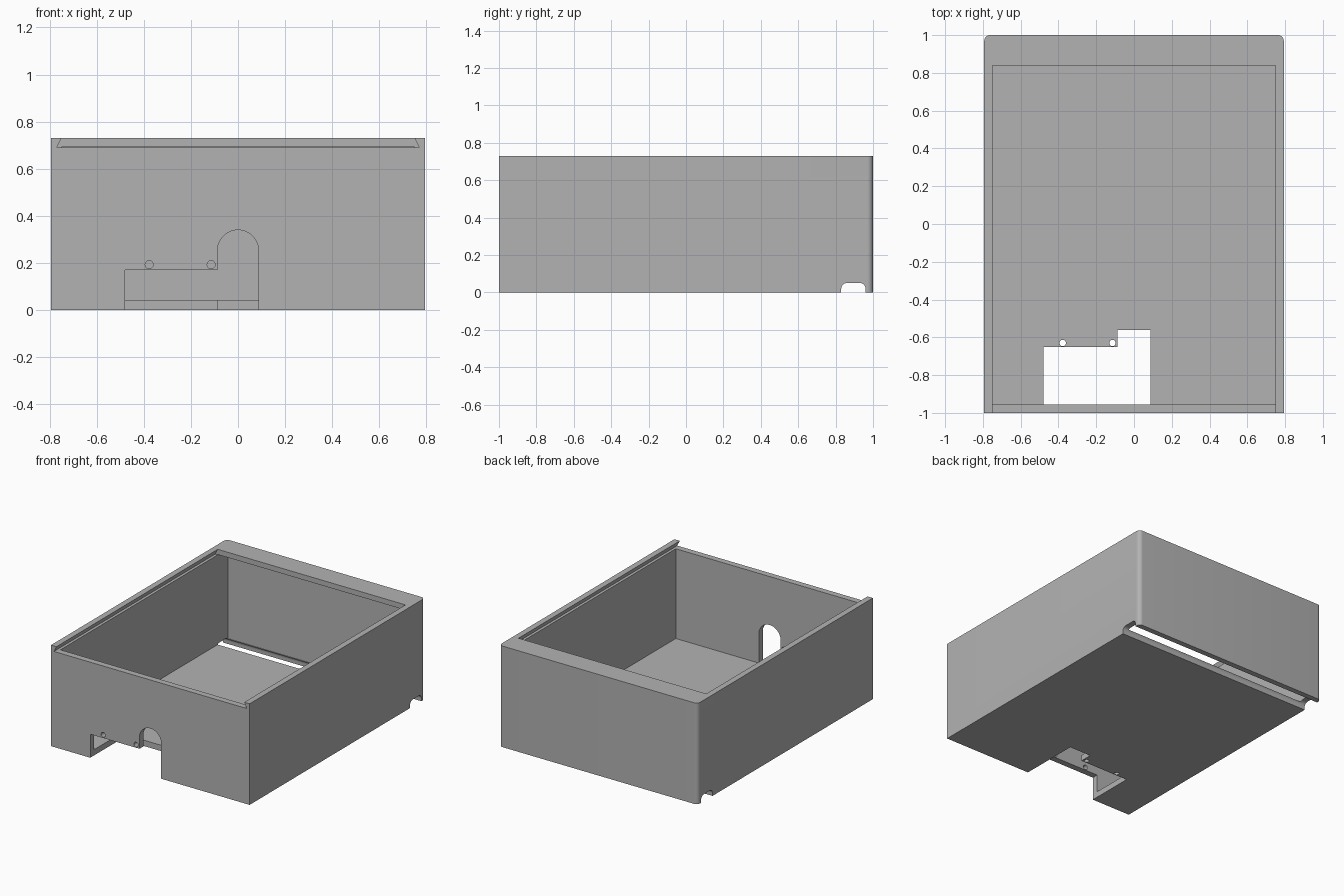
import bpy, bmesh, math
from mathutils import Vector

default = bpy.data.objects.get("Cube")
if default:
    bpy.data.objects.remove(default, do_unlink=True)

grey = bpy.data.materials.new("plain grey")
grey.use_nodes = True
COLOUR = (0.45, 0.45, 0.45, 1)
grey.diffuse_color = COLOUR
grey.node_tree.nodes["Principled BSDF"].inputs["Base Color"].default_value = COLOUR


def arc(cx, cy, r, start, end, steps=8):
    """Points along an arc, angles in degrees."""
    angles = [math.radians(start + (end - start) * i / steps) for i in range(steps + 1)]
    return [(cx + r * math.cos(a), cy + r * math.sin(a)) for a in angles]


def prism(name, profile, axis, low, high):
    """Extrude a 2D profile along an axis (profile uses the other two axes in order)."""
    def place(p, depth):
        co = list(p)
        co.insert("xyz".index(axis), depth)
        return co
    bm = bmesh.new()
    face = bm.faces.new([bm.verts.new(place(p, low)) for p in profile])
    moved = bmesh.ops.extrude_face_region(bm, geom=[face])["geom"]
    shift = Vector(place((0, 0), high - low))
    bmesh.ops.translate(bm, vec=shift, verts=[v for v in moved if isinstance(v, bmesh.types.BMVert)])
    bmesh.ops.recalc_face_normals(bm, faces=bm.faces)
    mesh = bpy.data.meshes.new(name)
    bm.to_mesh(mesh)
    bm.free()
    mesh.materials.append(grey)
    obj = bpy.data.objects.new(name, mesh)
    bpy.context.collection.objects.link(obj)
    return obj


def rect(a0, b0, a1, b1):
    return [(a0, b0), (a1, b0), (a1, b1), (a0, b1)]


def circle(cx, cy, r):
    return arc(cx, cy, r, 0, 360, 24)[:-1]


W, H, WALL, FLOOR, RIM = 0.793, 0.73, 0.045, 0.042, 0.69
INNER = 0.75

# Outer block, rounded at the two rear upright edges
R = 0.03
box = prism("open_box",
            [(-W, -1), (W, -1)] + arc(W - R, 1 - R, R, 0, 90) + arc(R - W, 1 - R, R, 90, 180),
            "z", 0, H)

cutters = []

# Dovetail slot for a sliding lid, open at the front
slope = 0.02 / (H - RIM)
top = H + 0.02
half = INNER - slope * 0.02
cutters.append(prism("lid_slot", [(-INNER - 0.02, RIM), (INNER + 0.02, RIM), (half, top), (-half, top)],
                     "y", -1.1, 0.84))

# Hollow inside, running back under the rear lip
back = 1 - WALL
cutters.append(prism("hollow", [(-back, FLOOR), (back, FLOOR), (back, RIM + 0.002),
                                (0.83, RIM + 0.002), (0.83, 0.715), (-back, 0.715)],
                     "x", -INNER, INNER))

# Front openings that continue into the floor
cutters.append(prism("port_opening", rect(-0.48, -0.1, 0, 0.17), "y", -1.1, -0.65))
cutters.append(prism("arch_opening", [(-0.087, -0.1), (0.087, -0.1)] + arc(0, 0.253, 0.087, 0, 180, 24),
                     "y", -1.1, -0.56))

# Screw holes through the front wall and the floor
for x in (-0.377, -0.114):
    cutters.append(prism("front_hole", circle(x, 0.193, 0.017), "y", -1.1, -0.9))
    cutters.append(prism("floor_hole", circle(x, -0.63, 0.017), "z", -0.1, 0.12))

# Round-topped channel across the underside near the back
cutters.append(prism("rear_channel", [(0.83, -0.1), (0.96, -0.1)] + arc(0.93, 0.02, 0.03, 0, 90)
                     + arc(0.86, 0.02, 0.03, 90, 180), "x", -1, 1))

# Cut everything, apply, and remove the cutters
for cutter in cutters:
    mod = box.modifiers.new(cutter.name, "BOOLEAN")
    mod.operation = "DIFFERENCE"
    mod.solver = "EXACT"
    mod.object = cutter
bpy.context.view_layer.update()
result = bpy.data.meshes.new_from_object(box.evaluated_get(bpy.context.evaluated_depsgraph_get()))
box.modifiers.clear()
box.data = result
for cutter in cutters:
    bpy.data.objects.remove(cutter, do_unlink=True)

# One colour, smooth only over the rounded surfaces
result.materials.clear()
result.materials.append(grey)
for poly in result.polygons:
    poly.material_index = 0
for obj in bpy.context.selected_objects:
    obj.select_set(False)
box.select_set(True)
bpy.context.view_layer.objects.active = box
bpy.ops.object.shade_smooth_by_angle(angle=math.radians(30))
